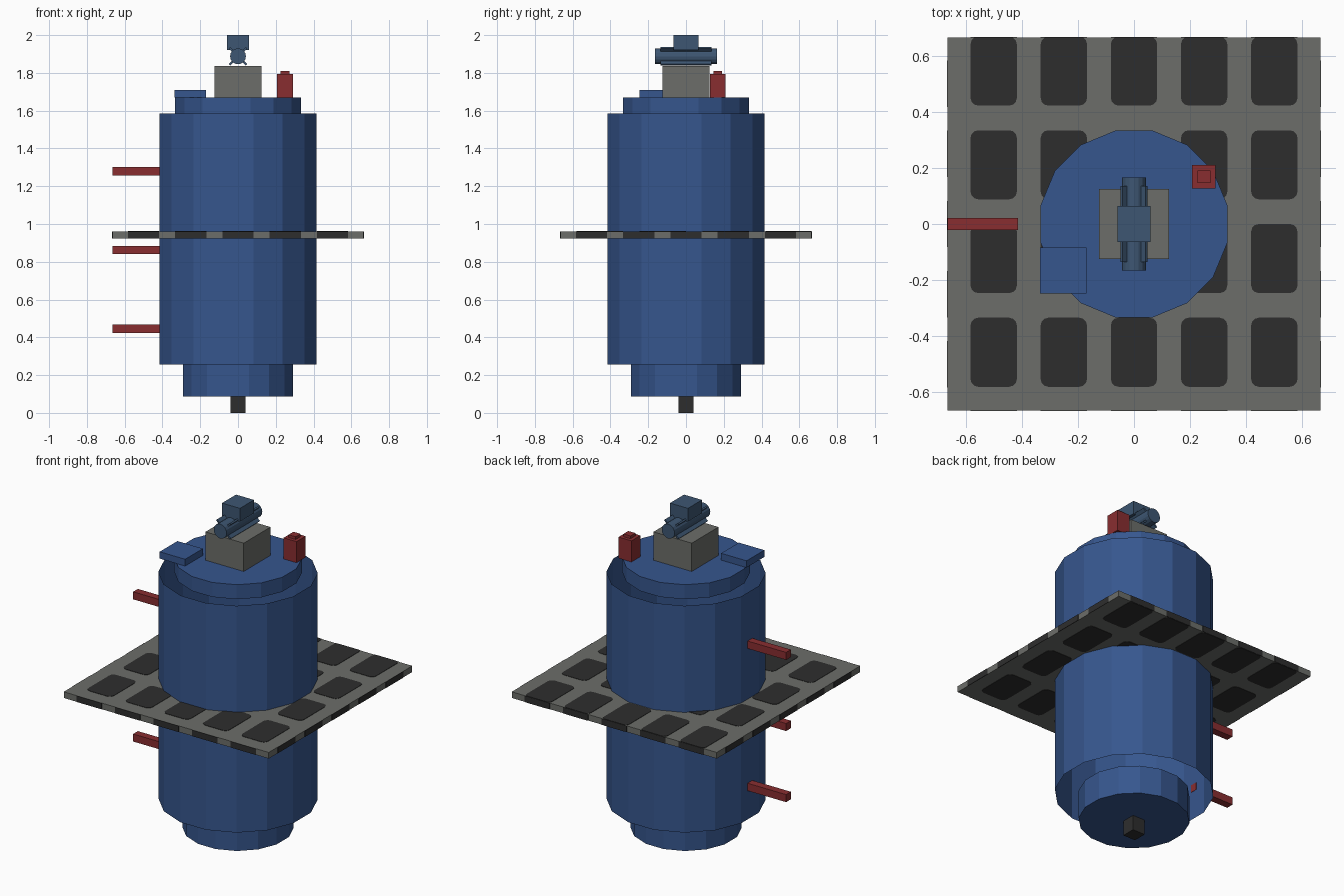
import bpy
import bmesh
from math import radians, sin, cos
from mathutils import Matrix, Vector

if "Cube" in bpy.data.objects:
    bpy.data.objects.remove(bpy.data.objects["Cube"], do_unlink=True)


def material(name, rgb):
    mat = bpy.data.materials.new(name)
    mat.use_nodes = True
    colour = (*rgb, 1)
    mat.diffuse_color = colour
    mat.node_tree.nodes["Principled BSDF"].inputs["Base Color"].default_value = colour
    return mat


BLUE = material("tank blue", (0.037, 0.093, 0.27))
GREY = material("warm grey", (0.15, 0.155, 0.143))
DARK = material("charcoal", (0.027, 0.027, 0.027))
RED = material("dull red", (0.25, 0.027, 0.03))
STEEL = material("steel blue", (0.047, 0.094, 0.17))


def finish(name, bm, mat):
    mesh = bpy.data.meshes.new(name)
    bm.to_mesh(mesh)
    bm.free()
    mesh.materials.append(mat)
    obj = bpy.data.objects.new(name, mesh)
    bpy.context.collection.objects.link(obj)
    return obj


def add_box(bm, lo, hi, turn=Matrix()):
    lo, hi = Vector(lo), Vector(hi)
    place = Matrix.Translation((lo + hi) / 2) @ turn @ Matrix.Diagonal((*(hi - lo), 1))
    bmesh.ops.create_cube(bm, size=1, matrix=place)


def box(name, mat, lo, hi):
    bm = bmesh.new()
    add_box(bm, lo, hi)
    return finish(name, bm, mat)


def drum(name, mat, half_width, z0, z1, caps=True, sides=16):
    """Upright prism with flat sides facing the axes."""
    bm = bmesh.new()
    r = half_width / cos(radians(180 / sides))
    place = Matrix.Translation((0, 0, (z0 + z1) / 2)) @ Matrix.Rotation(radians(180 / sides), 4, "Z")
    # Blender may start its ring at either a vertex angle; sides=16 is symmetric both ways
    bmesh.ops.create_cone(bm, cap_ends=caps, segments=sides, radius1=r, radius2=r,
                          depth=z1 - z0, matrix=place)
    return finish(name, bm, mat)


# Tank: an open outer shell with capped drums at both ends
drum("tank_shell", BLUE, 0.415, 0.255, 1.585, caps=False)
drum("tank_top", BLUE, 0.333, 1.585, 1.67)
drum("tank_base", BLUE, 0.29, 0.088, 0.255)
box("bottom_outlet", DARK, (-0.04, -0.04, 0), (0.04, 0.04, 0.09))

# Square deck around the tank
HALF, DECK_LOW, DECK_TOP = 0.665, 0.924, 0.96
box("deck", GREY, (-HALF, -HALF, DECK_LOW), (HALF, HALF, DECK_TOP))

# Dark rounded panels on both faces of the deck
COLUMNS = [0.25 * i for i in range(-2, 3)]
ROWS = [0.545 - 0.334 * i for i in range(4)]
TILE_W, TILE_H, CORNER, PROUD = 0.165, 0.246, 0.027, 0.002


def add_tile(bm, cx, cy, z):
    points = []
    for quarter, (sx, sy) in enumerate([(1, 1), (-1, 1), (-1, -1), (1, -1)]):
        for step in range(4):
            a = radians(quarter * 90 + step * 30)
            x = cx + sx * (TILE_W / 2 - CORNER) + CORNER * cos(a)
            y = cy + sy * (TILE_H / 2 - CORNER) + CORNER * sin(a)
            points.append(bm.verts.new((x, min(y, HALF), z)))
    face = bm.faces.new(points)
    up = bmesh.ops.extrude_face_region(bm, geom=[face])["geom"]
    moved = [v for v in up if isinstance(v, bmesh.types.BMVert)]
    bmesh.ops.translate(bm, verts=moved, vec=(0, 0, 2 * PROUD))


for name, z in (("deck_top_panels", DECK_TOP), ("deck_underside_panels", DECK_LOW)):
    bm = bmesh.new()
    for cx in COLUMNS:
        for cy in ROWS:
            add_tile(bm, cx, cy, z - PROUD)
    bmesh.ops.recalc_face_normals(bm, faces=bm.faces)
    finish(name, bm, DARK)

# Dark bands around the deck rim
bm = bmesh.new()
for c in COLUMNS:
    a, b = c - TILE_W / 2, c + TILE_W / 2
    for side in (-HALF, HALF):
        add_box(bm, (a, side - PROUD, DECK_LOW), (b, side + PROUD, DECK_TOP))
        add_box(bm, (side - PROUD, a, DECK_LOW), (side + PROUD, b, DECK_TOP))
finish("deck_rim_panels", bm, DARK)

# Three square side pipes
for name, z in (("lower", 0.445), ("middle", 0.862), ("upper", 1.279)):
    box(name + "_side_pipe", RED, (-HALF, -0.022, z - 0.022), (-0.413, 0.022, z + 0.022))

# Fittings on the tank top
box("hatch", BLUE, (-0.335, -0.247, 1.67), (-0.17, -0.083, 1.71))
box("valve_pedestal", GREY, (-0.124, -0.124, 1.67), (0.124, 0.124, 1.836))
box("relief_post", RED, (0.207, 0.127, 1.67), (0.291, 0.21, 1.794))
box("relief_post_cap", RED, (0.226, 0.146, 1.794), (0.272, 0.191, 1.81))

# Motor lying along y, with four diagonal fins and a control box
AXIS = 1.888
bm = bmesh.new()
bmesh.ops.create_cone(bm, cap_ends=True, segments=16, radius1=0.042, radius2=0.042, depth=0.33,
                      matrix=Matrix.Translation((0, 0, AXIS)) @ Matrix.Rotation(radians(90), 4, "X"))
finish("motor_body", bm, STEEL)
bm = bmesh.new()
for angle in (45, -45):
    add_box(bm, (-0.063, -0.135, AXIS - 0.005), (0.063, 0.135, AXIS + 0.005),
            Matrix.Rotation(radians(angle), 4, "Y"))
finish("motor_fins", bm, STEEL)
box("motor_control_box", STEEL, (-0.058, -0.065, 1.922), (0.058, 0.065, 2))
